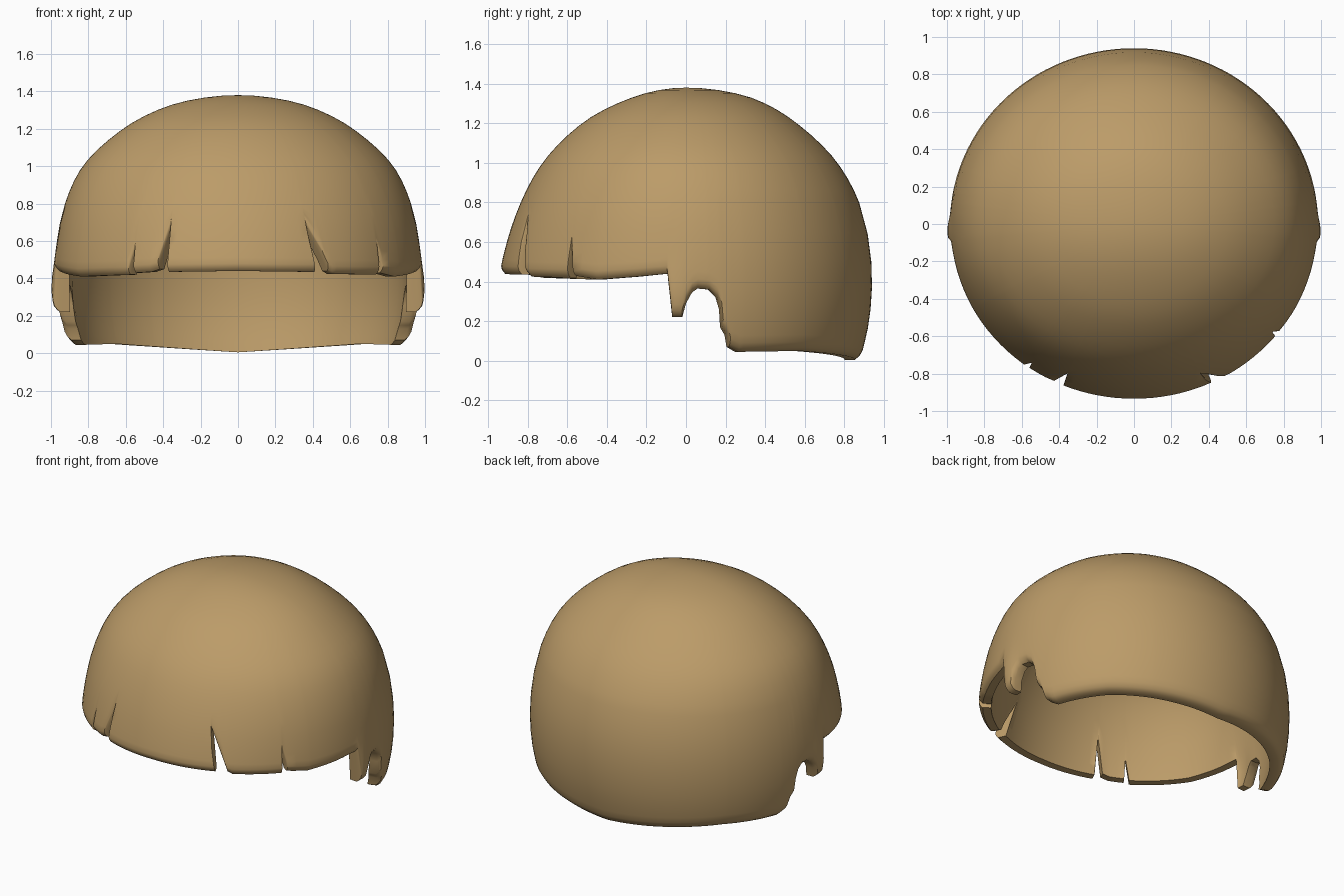
import bpy, bmesh, math
from mathutils import Vector

if "Cube" in bpy.data.objects:
    bpy.data.objects.remove(bpy.data.objects["Cube"])

# Dome profiles: radius at each height, for side, back and front
HEIGHTS = [0, .2, .4, .6, .8, 1.0, 1.2, 1.32, 1.38]
SIDE = [.93, .972, .984, .968, .925, .83, .615, .38, 0]
BACK = [.88, .925, .94, .925, .875, .765, .56, .355, 0]
FRONT = [.96, .96, .948, .905, .835, .725, .525, .30, 0]
THICK, SPLIT = .08, .8

# Hem: angle from the front (degrees) and hem height; tufts and slits
TEMPLE = [(75, .425), (84.4, .44), (85.8, .22), (88.8, .22), (90, .29), (91.8, .345),
          (93.5, .365), (97, .36), (99.5, .32), (100.7, .26), (101.2, .17), (102.8, .13),
          (103.7, .07), (106.8, .045), (130, .05), (148, .035)]
RIGHT = [(23.4, .435), (23.9, .70), (28, .44), (31, .425), (51.6, .42), (52, .58), (53.6, .43), (62, .41)]
LEFT = [(23.6, .435), (24, .69), (27, .45), (30, .435), (36, .43), (36.4, .57), (38, .42), (62, .41)]
HEM = ([(-180, .005)] + [(-a, z) for a, z in reversed(LEFT + TEMPLE)] + [(0, .44)]
       + RIGHT + TEMPLE + [(180, .005)])


def radius_at(table, z):
    """Smooth interpolation of squared radius over height."""
    sq = [r * r for r in table]
    n = len(HEIGHTS)
    i = 0
    while i < n - 2 and z > HEIGHTS[i + 1]:
        i += 1

    def slope(k):
        a, b = max(k - 1, 0), min(k + 1, n - 1)
        return (sq[b] - sq[a]) / (HEIGHTS[b] - HEIGHTS[a])
    h = HEIGHTS[i + 1] - HEIGHTS[i]
    t = (z - HEIGHTS[i]) / h
    v = ((2*t**3 - 3*t*t + 1) * sq[i] + (t**3 - 2*t*t + t) * h * slope(i)
         + (3*t*t - 2*t**3) * sq[i + 1] + (t**3 - t*t) * h * slope(i + 1))
    return math.sqrt(max(v, 1e-6))


def hem_at(a):
    for (a0, z0), (a1, z1) in zip(HEM, HEM[1:]):
        if a0 <= a <= a1:
            return z0 + (z1 - z0) * (a - a0) / (a1 - a0)


def surface(a, z, hem):
    # slit on the right leans sideways toward the hem
    if z < .72:
        a += 3.4 * math.exp(-((a - 26) / 6) ** 2) * (.72 - z) / .28
    c, s = math.cos(math.radians(a)), math.sin(math.radians(a))
    end = radius_at(FRONT if c > 0 else BACK, z)
    r = 1 / math.sqrt((s / radius_at(SIDE, z)) ** 2 + (c / end) ** 2)
    # temple tuft flares out slightly
    r += .016 * math.exp(-((abs(a) - 87.5) / 4) ** 2) * math.exp(-((z - .34) / .12) ** 2)
    full = Vector((r * s, -r * c, z))
    d = full - Vector((0, 0, min(z, .45)))
    inner = full - d.normalized() * THICK
    # rounded hem on the outside
    tuck = .028 * max(0, 1 - (z - hem) / .045) ** 2
    outer = Vector(((r - tuck) * s, -(r - tuck) * c, z))
    return outer, inner


# Columns around the head, including every hem corner
corners = [a for a, _ in HEM[:-1]]
angles = sorted(corners + [a for a in range(-177, 180, 3)
                           if all(abs(a - b) > .5 for b in corners)])
LOW = [0, .025, .06, .11, .2, .32, .46, .62, .8]
UPPER = [SPLIT + (1.38 - SPLIT) * math.sin(math.radians(k * 6)) for k in range(15)]

bm = bmesh.new()
outer_cols, inner_cols = [], []
for a in angles:
    hem = hem_at(a)
    zs = [hem + (SPLIT - hem) * t for t in LOW] + UPPER
    pts = [surface(a, z, hem) for z in zs]
    outer_cols.append([bm.verts.new(p[0]) for p in pts])
    inner_cols.append([bm.verts.new(p[1]) for p in pts])
top_out = bm.verts.new((0, 0, 1.38))
top_in = bm.verts.new((0, 0, 1.38 - THICK))

# Outer skin, inner skin and hem strip
for i in range(len(angles)):
    j = (i + 1) % len(angles)
    for cols, top in ((outer_cols, top_out), (inner_cols, top_in)):
        A, B = cols[i], cols[j]
        for k in range(len(A) - 1):
            bm.faces.new((A[k], B[k], B[k + 1], A[k + 1]))
        bm.faces.new((A[-1], B[-1], top))
    bm.faces.new((outer_cols[i][0], inner_cols[i][0], inner_cols[j][0], outer_cols[j][0]))
bmesh.ops.recalc_face_normals(bm, faces=bm.faces)

mesh = bpy.data.meshes.new("hair_cap")
bm.to_mesh(mesh)
bm.free()
hair = bpy.data.objects.new("hair_cap", mesh)
bpy.context.collection.objects.link(hair)

# Tan hair colour
mat = bpy.data.materials.new("tan_hair")
mat.diffuse_color = (.50, .33, .14, 1)
mat.use_nodes = True
mat.node_tree.nodes["Principled BSDF"].inputs["Base Color"].default_value = mat.diffuse_color
mesh.materials.append(mat)
bpy.context.view_layer.objects.active = hair
hair.select_set(True)
bpy.ops.object.shade_smooth_by_angle(angle=math.radians(40))
